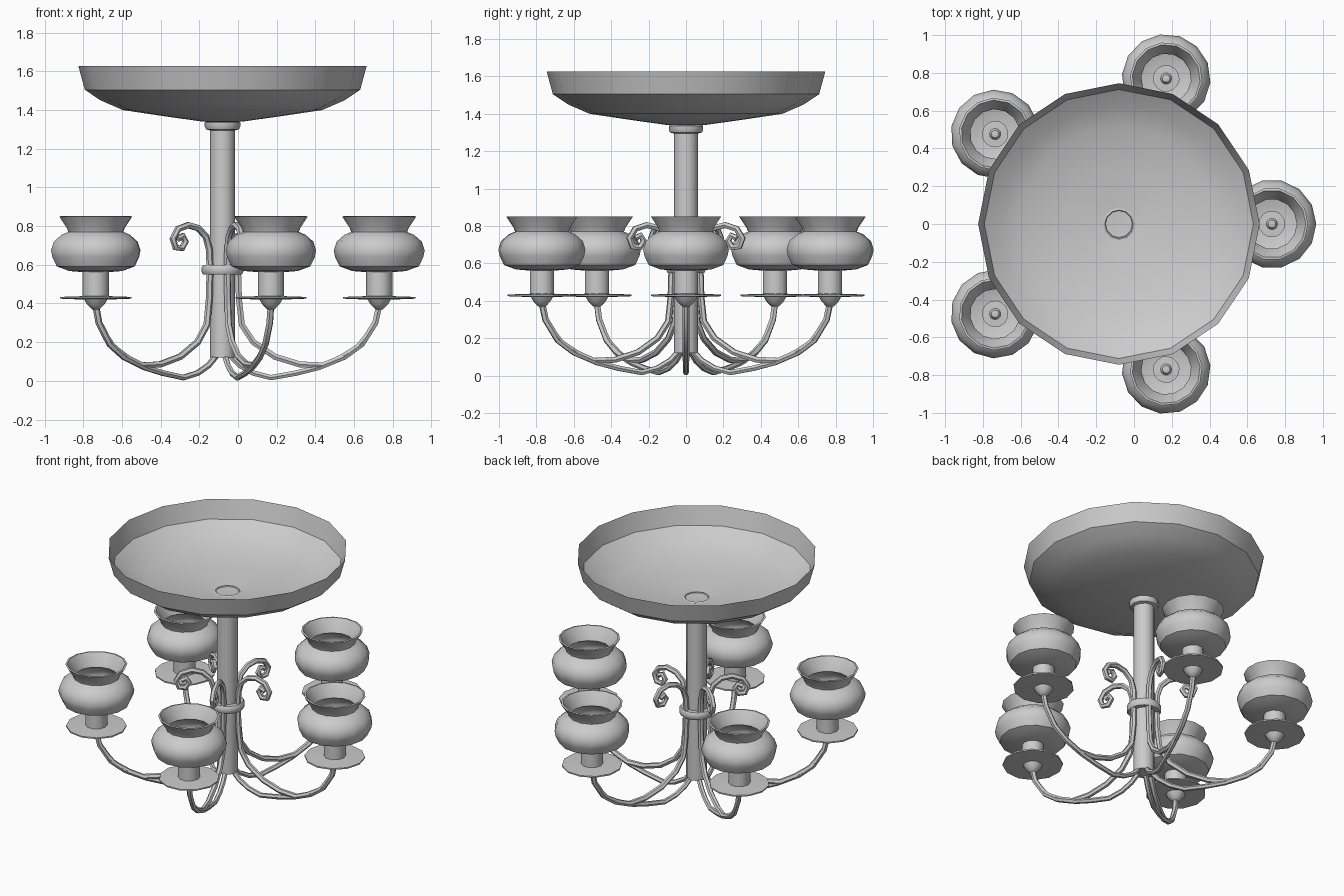
import bpy, math

if "Cube" in bpy.data.objects:
    bpy.data.objects.remove(bpy.data.objects["Cube"])

AXIS = -0.08      # x of the central stem
REACH = 0.81      # distance from stem to each lamp


def finish(obj, angle=40):
    bpy.ops.object.select_all(action='DESELECT')
    bpy.context.view_layer.objects.active = obj
    obj.select_set(True)
    bpy.ops.object.shade_smooth_by_angle(angle=math.radians(angle))


def lathe(name, profile, n, x, y, turn=0.0):
    """Revolve (radius, z) points; radius 0 closes the end."""
    verts, rings, faces = [], [], []
    for r, z in profile:
        k = 1 if r == 0 else n
        rings.append([len(verts) + i for i in range(k)])
        for i in range(k):
            a = turn + 2 * math.pi * i / n
            verts.append((x + r * math.cos(a), y + r * math.sin(a), z))
    for a, b in zip(rings, rings[1:]):
        for i in range(n):
            j = (i + 1) % n
            f = [a[i % len(a)], a[j % len(a)], b[j % len(b)], b[i % len(b)]]
            faces.append(list(dict.fromkeys(f)))
    mesh = bpy.data.meshes.new(name)
    mesh.from_pydata(verts, [], faces)
    obj = bpy.data.objects.new(name, mesh)
    bpy.context.collection.objects.link(obj)
    finish(obj)


def rod(name, path, angle, radius):
    """Tube along (distance from stem, z) points in a radial plane."""
    curve = bpy.data.curves.new(name, 'CURVE')
    curve.dimensions = '3D'
    curve.bevel_depth = radius
    curve.bevel_resolution = 1
    curve.use_fill_caps = True
    s = curve.splines.new('POLY')
    s.points.add(len(path) - 1)
    for p, (r, z) in zip(s.points, path):
        p.co = (AXIS + r * math.cos(angle), r * math.sin(angle), z, 1)
    obj = bpy.data.objects.new(name, curve)
    bpy.context.collection.objects.link(obj)
    bpy.ops.object.select_all(action='DESELECT')
    bpy.context.view_layer.objects.active = obj
    obj.select_set(True)
    bpy.ops.object.convert(target='MESH')
    finish(bpy.context.view_layer.objects.active, 50)


# Central stem with its collars
lathe("stem", [(0, 0.12), (0.065, 0.12), (0.065, 1.31)], 12, AXIS, 0)
lathe("top_collar", [(0.065, 1.295), (0.085, 1.30), (0.092, 1.315), (0.092, 1.335),
                     (0.075, 1.345), (0.065, 1.33)], 12, AXIS, 0)
lathe("arm_collar", [(0.07, 0.55), (0.1, 0.55), (0.108, 0.563), (0.108, 0.587),
                     (0.1, 0.6), (0.07, 0.6)], 14, AXIS, 0)

# Wide upper bowl
lathe("bowl", [(0, 1.337), (0.1, 1.34), (0.3, 1.368), (0.515, 1.40), (0.63, 1.45),
               (0.712, 1.505), (0.745, 1.627)], 16, AXIS, 0)

# Profiles shared by the five arms and lamps
scroll_path = [(0.81, 0.39), (0.79, 0.30), (0.72, 0.19), (0.63, 0.125), (0.52, 0.08),
               (0.40, 0.085), (0.27, 0.125), (0.16, 0.20), (0.10, 0.29), (0.085, 0.42),
               (0.08, 0.58), (0.085, 0.68), (0.105, 0.745), (0.155, 0.79), (0.22, 0.805),
               (0.285, 0.785), (0.317, 0.735), (0.30, 0.69), (0.26, 0.685),
               (0.237, 0.72), (0.255, 0.75), (0.285, 0.735)]
brace_path = [(0.76, 0.25), (0.70, 0.175), (0.61, 0.12), (0.50, 0.07), (0.38, 0.04),
              (0.25, 0.017), (0.16, 0.04), (0.09, 0.08), (0.04, 0.13)]
saucer = [(0, 0.365), (0.02, 0.37), (0.045, 0.395), (0.06, 0.42), (0.187, 0.425),
          (0.187, 0.434), (0.07, 0.438), (0.03, 0.44), (0.02, 0.46), (0, 0.465)]
socket = [(0.068, 0.435), (0.068, 0.57)]
shade = [(0.068, 0.562), (0.14, 0.568), (0.205, 0.592), (0.228, 0.64), (0.235, 0.675),
         (0.22, 0.72), (0.18, 0.755), (0.145, 0.77), (0.152, 0.79), (0.192, 0.85),
         (0.18, 0.852), (0.138, 0.785), (0.132, 0.768), (0.17, 0.745), (0.21, 0.71),
         (0.222, 0.675), (0.215, 0.64), (0.19, 0.605), (0.13, 0.58), (0.068, 0.572)]

for i in range(5):
    a = 2 * math.pi * i / 5
    x, y = AXIS + REACH * math.cos(a), REACH * math.sin(a)
    rod(f"scroll_arm_{i}", scroll_path, a, 0.018)
    rod(f"arm_brace_{i}", brace_path, a, 0.016)
    lathe(f"drip_saucer_{i}", saucer, 12, x, y, a)
    lathe(f"socket_{i}", socket, 10, x, y, a)
    lathe(f"glass_shade_{i}", shade, 14, x, y, a)
